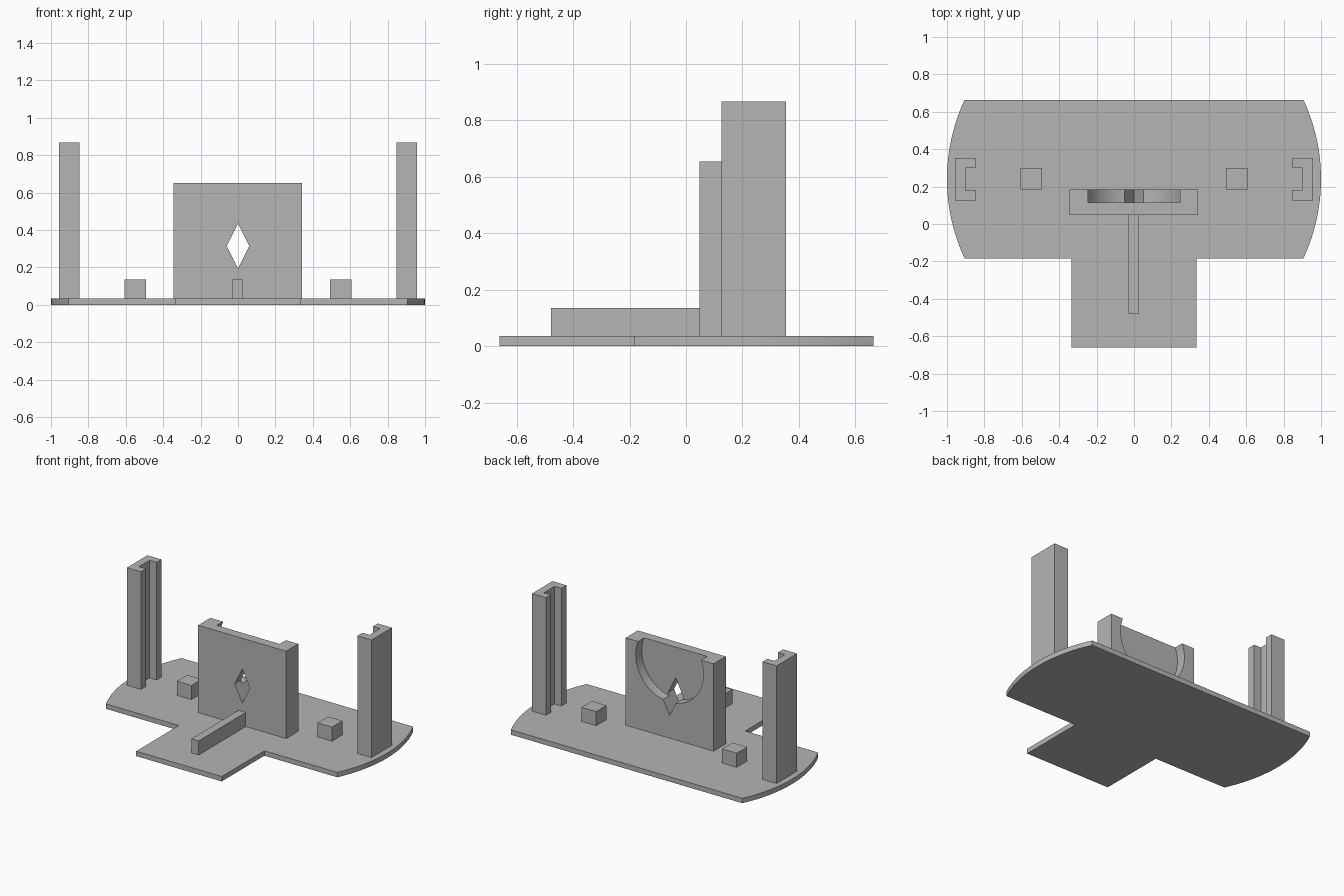
import bpy, bmesh, math
from mathutils import Vector

cube = bpy.data.objects.get("Cube")
if cube:
    bpy.data.objects.remove(cube, do_unlink=True)

grey = bpy.data.materials.new("plain grey")
grey.use_nodes = True
colour = (0.46, 0.46, 0.46, 1)
grey.diffuse_color = colour
grey.node_tree.nodes["Principled BSDF"].inputs["Base Color"].default_value = colour

BASE = 0.035  # top of the base plate


def extrude(name, outline, direction):
    """Solid made by sweeping a closed outline of 3D points along a vector."""
    bm = bmesh.new()
    face = bm.faces.new([bm.verts.new(p) for p in outline])
    swept = bmesh.ops.extrude_face_region(bm, geom=[face])["geom"]
    verts = [g for g in swept if isinstance(g, bmesh.types.BMVert)]
    bmesh.ops.translate(bm, verts=verts, vec=Vector(direction))
    bmesh.ops.recalc_face_normals(bm, faces=bm.faces)
    mesh = bpy.data.meshes.new(name)
    bm.to_mesh(mesh)
    bm.free()
    mesh.materials.append(grey)
    obj = bpy.data.objects.new(name, mesh)
    bpy.context.collection.objects.link(obj)
    return obj


def upright(name, outline, z0, z1):
    return extrude(name, [(x, y, z0) for x, y in outline], (0, 0, z1 - z0))


def block(name, x0, x1, y0, y1, z1):
    return upright(name, [(x0, y0), (x1, y0), (x1, y1), (x0, y1)], BASE, z1)


def activate(obj):
    bpy.ops.object.select_all(action='DESELECT')
    obj.select_set(True)
    bpy.context.view_layer.objects.active = obj


def cut(obj, cutter):
    mod = obj.modifiers.new("cut", 'BOOLEAN')
    mod.operation = 'DIFFERENCE'
    mod.solver = 'EXACT'
    mod.object = cutter
    activate(obj)
    bpy.ops.object.modifier_apply(modifier=mod.name)
    bpy.data.objects.remove(cutter, do_unlink=True)


# Base plate: rounded ends on a unit circle, with a tab towards the front
mid_y, half, steps = 0.24, math.asin(0.4235), 24
arc = [-half + 2 * half * i / steps for i in range(steps + 1)]
right_end = [(math.cos(a), mid_y + math.sin(a)) for a in arc]
left_end = [(-x, y) for x, y in reversed(right_end)]
front_y = right_end[0][1]
tab = [(-0.335, front_y), (-0.335, -0.66), (0.335, -0.66), (0.335, front_y)]
plate = upright("base_plate", right_end + left_end + tab, 0, BASE)

# Back wall with a round recess behind and a diamond hole through it
wall = block("centre_wall", -0.345, 0.343, 0.048, 0.184, 0.653)
diamond = [(0, 0.195), (0.06, 0.315), (0, 0.435), (-0.06, 0.315)]
cut(wall, extrude("diamond_cutter", [(x, 0, z) for x, z in diamond], (0, 0.3, 0)))
radius, sides = 0.265, 64
ring = [2 * math.pi * i / sides for i in range(sides)]
cut(wall, extrude("recess_cutter",
                  [(radius * math.cos(a), 0.115, 0.555 + radius * math.sin(a)) for a in ring],
                  (0, 0.15, 0)))

# Rail running forward from the wall
block("front_rail", -0.03, 0.027, -0.478, 0.048, 0.135)

# Slotted posts and small blocks on both sides
channel = [(0.957, 0.125), (0.957, 0.354), (0.847, 0.354), (0.847, 0.3),
           (0.902, 0.3), (0.902, 0.182), (0.847, 0.182), (0.847, 0.125)]
for side, s in (("left", 1), ("right", -1)):
    upright(side + "_post", [(s * x, y) for x, y in channel], BASE, 0.867)
    x0, x1 = sorted((s * 0.493, s * 0.607))
    block(side + "_block", x0, x1, 0.184, 0.3, 0.135)

# Smooth the curved surfaces, keeping edges sharp
for obj in (plate, wall):
    activate(obj)
    bpy.ops.object.shade_smooth_by_angle(angle=math.radians(20))
